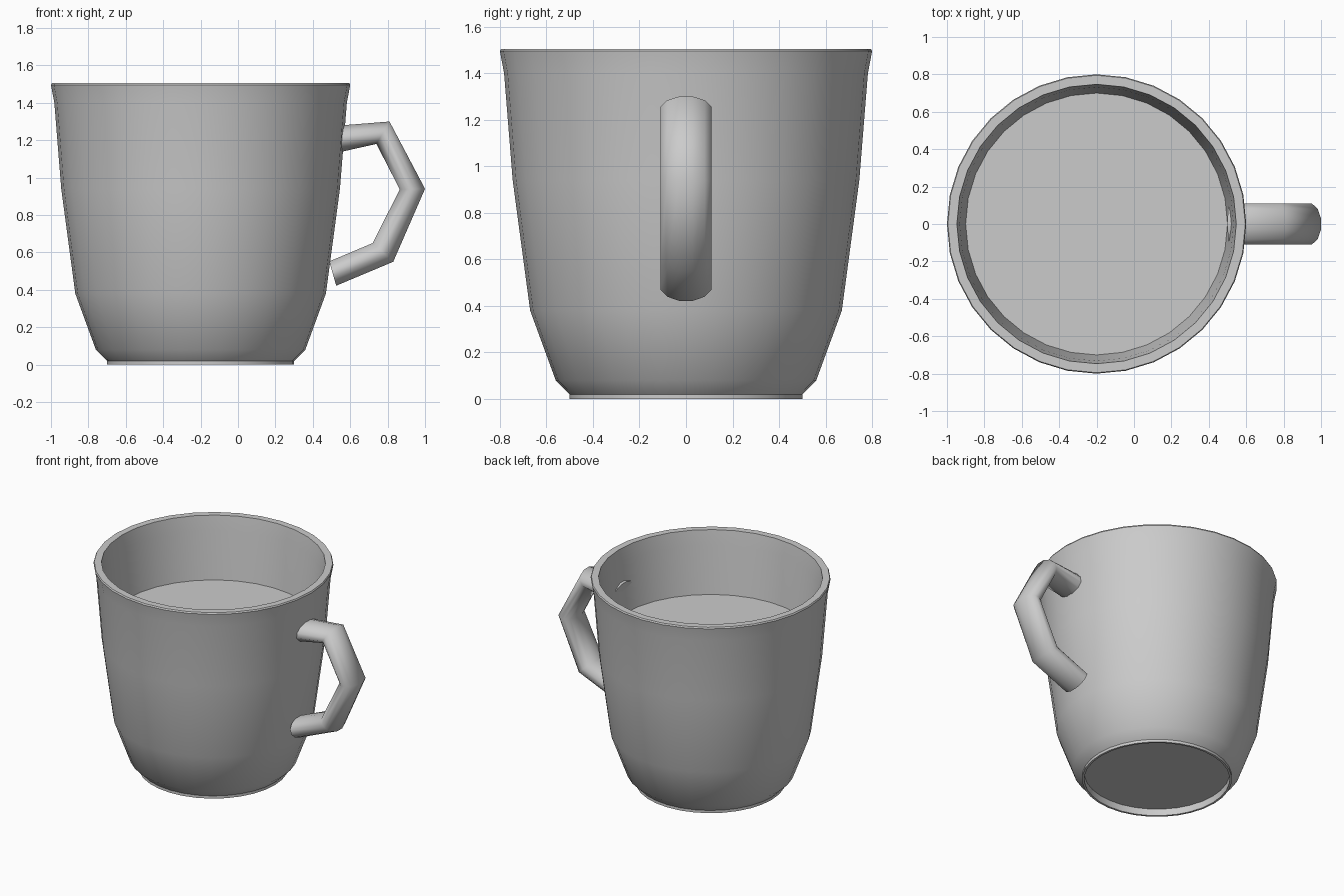
import bpy, bmesh, math
from mathutils import Vector

if "Cube" in bpy.data.objects:
    bpy.data.objects.remove(bpy.data.objects["Cube"])

SIDES = 32
CENTRE_X = -0.2

grey = bpy.data.materials.new("plain grey")
grey.diffuse_color = (0.6, 0.6, 0.6, 1)
grey.use_nodes = True
grey.node_tree.nodes["Principled BSDF"].inputs["Base Color"].default_value = grey.diffuse_color


def make_object(name, bm, angle):
    bmesh.ops.recalc_face_normals(bm, faces=bm.faces)
    mesh = bpy.data.meshes.new(name)
    bm.to_mesh(mesh)
    bm.free()
    mesh.materials.append(grey)
    obj = bpy.data.objects.new(name, mesh)
    bpy.context.collection.objects.link(obj)
    bpy.ops.object.select_all(action='DESELECT')
    obj.select_set(True)
    bpy.context.view_layer.objects.active = obj
    bpy.ops.object.shade_smooth_by_angle(angle=math.radians(angle))
    return obj


def bridge(bm, rings):
    for a, b in zip(rings, rings[1:]):
        n = len(a)
        for i in range(n):
            j = (i + 1) % n
            bm.faces.new((a[i], a[j], b[j], b[i]))


def circle(bm, r, z):
    return [bm.verts.new((CENTRE_X + r * math.cos(2 * math.pi * i / SIDES),
                          r * math.sin(2 * math.pi * i / SIDES), z))
            for i in range(SIDES)]


# Cup: recessed underside, foot, outer wall, rim, inner wall, inner floor
profile = [(0.485, 0.05), (0.485, 0.0), (0.50, 0.0), (0.50, 0.02),
           (0.56, 0.08), (0.67, 0.38), (0.745, 0.94), (0.782, 1.40),
           (0.80, 1.495), (0.795, 1.505), (0.747, 1.505), (0.732, 1.40),
           (0.69, 0.94), (0.62, 0.40), (0.51, 0.12)]
bm = bmesh.new()
rings = [circle(bm, r, z) for r, z in profile]
bridge(bm, rings)
bm.faces.new(rings[0])
bm.faces.new(rings[-1])
make_object("cup", bm, 30)

# Drink surface
bm = bmesh.new()
bm.faces.new(circle(bm, 0.70, 1.05))
drink = make_object("drink", bm, 30)
if drink.data.polygons[0].normal.z < 0:
    drink.data.flip_normals()

# Handle: oval tube through (outer x, z) and (inner x, z) corner pairs
stations = [((0.50, 1.275), (0.53, 1.133)), ((0.81, 1.30), (0.74, 1.18)),
            ((1.0, 0.94), (0.865, 0.937)), ((0.83, 0.55), (0.72, 0.65)),
            ((0.525, 0.422), (0.488, 0.552))]
bm = bmesh.new()
rings = []
for outer, inner in stations:
    o = Vector((outer[0], 0, outer[1]))
    n = Vector((inner[0], 0, inner[1]))
    mid, half = (o + n) / 2, (o - n) / 2 / math.cos(math.radians(15))
    ring = []
    for i in range(12):
        a = math.radians(15 + 30 * i)
        ring.append(bm.verts.new(mid + half * math.sin(a)
                                 + Vector((0, 0.114 * math.cos(a), 0))))
    rings.append(ring)
bridge(bm, rings)
bm.faces.new(rings[0])
bm.faces.new(rings[-1])
make_object("handle", bm, 75)
